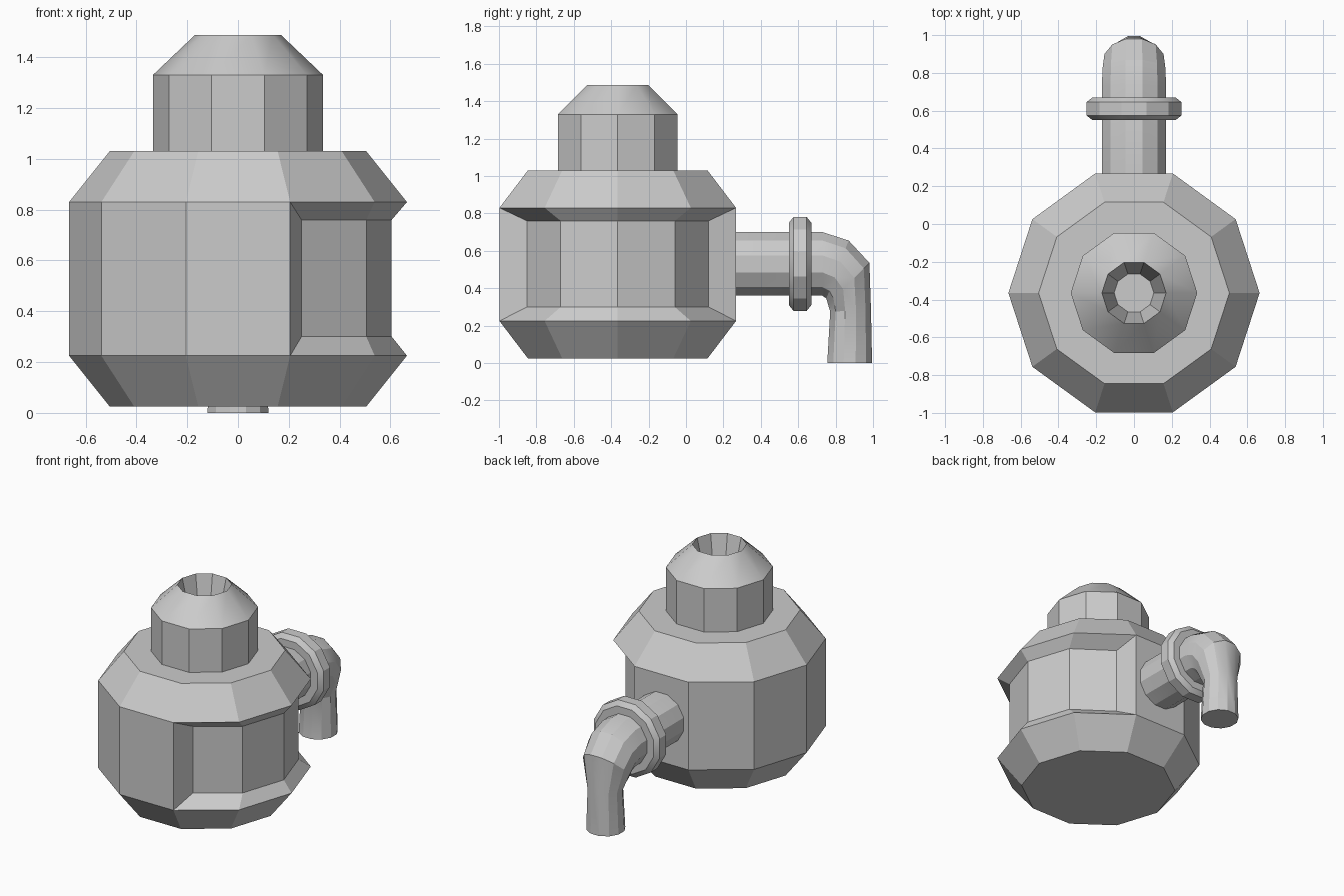
import bpy, bmesh
from math import sin, cos, pi, radians
from mathutils import Vector

cube = bpy.data.objects.get("Cube")
if cube:
    bpy.data.objects.remove(cube)

grey = bpy.data.materials.new("plain grey")
grey.use_nodes = True
colour = (0.6, 0.6, 0.6, 1)
grey.diffuse_color = colour
grey.node_tree.nodes["Principled BSDF"].inputs["Base Color"].default_value = colour

AXIS_Y = -0.365   # vertical axis of the tank


def finish(bm, name):
    bmesh.ops.recalc_face_normals(bm, faces=bm.faces)
    mesh = bpy.data.meshes.new(name)
    bm.to_mesh(mesh)
    bm.free()
    obj = bpy.data.objects.new(name, mesh)
    bpy.context.collection.objects.link(obj)
    mesh.materials.append(grey)
    bpy.ops.object.select_all(action='DESELECT')
    bpy.context.view_layer.objects.active = obj
    obj.select_set(True)
    bpy.ops.object.shade_smooth_by_angle(angle=radians(26))
    return obj


def add_ring(bm, points):
    return [bm.verts.new(p) for p in points]


def bridge(bm, a, b, skip=()):
    n = len(a)
    for i in range(n):
        if i not in skip:
            j = (i + 1) % n
            bm.faces.new((a[i], a[j], b[j], b[i]))


def round_ring(radius, z, sides=10):
    return [(radius * cos(2 * pi * i / sides),
             AXIS_Y + radius * sin(2 * pi * i / sides), z) for i in range(sides)]


def loft(name, rings):
    bm = bmesh.new()
    rings = [add_ring(bm, r) for r in rings]
    for a, b in zip(rings, rings[1:]):
        bridge(bm, a, b)
    bm.faces.new(rings[0])
    bm.faces.new(rings[-1])
    return finish(bm, name)


# Tank: ten-sided body with chamfers and a sunken panel on its left side
LOW, HIGH = 0.225, 0.83
bm = bmesh.new()
rings = [add_ring(bm, round_ring(r, z)) for r, z in
         ((0.505, 0.025), (0.665, LOW), (0.665, HIGH), (0.505, 1.03))]
panel = (8, 9, 0, 1)
bridge(bm, rings[0], rings[1])
bridge(bm, rings[1], rings[2], skip=panel)
bridge(bm, rings[2], rings[3])
bm.faces.new(rings[0])
bm.faces.new(rings[3])

half = [(0.25, -0.485), (0.505, -0.305), (0.605, 0)]
inner = half + [(x, -y) for x, y in half[1::-1]]
lower, upper = [add_ring(bm, [(x, AXIS_Y + y, z) for x, y in inner])
                for z in (0.30, 0.76)]
corners = (8, 9, 0, 1, 2)
out_low = [rings[1][i] for i in corners]
out_high = [rings[2][i] for i in corners]
for a, b in ((out_low, lower), (lower, upper), (upper, out_high)):
    for i in range(4):
        bm.faces.new((a[i], a[i + 1], b[i + 1], b[i]))
for i in (0, 4):
    bm.faces.new((out_low[i], lower[i], upper[i], out_high[i]))
finish(bm, "tank_body")

# Neck with a sloped shoulder and a tapered filler hole
loft("filler_neck", [round_ring(r, z) for r, z in
                     ((0.335, 1.03), (0.335, 1.33), (0.17, 1.487), (0.105, 1.2))])


def pipe_ring(y, z, tilt, radius, sides=12):
    # Ring across a path in the x = 0 plane that bends down by tilt
    up = Vector((0, sin(radians(tilt)), cos(radians(tilt))))
    side = Vector((1, 0, 0))
    angles = [2 * pi * (i + 0.5) / sides for i in range(sides)]
    return [Vector((0, y, z)) + radius * (cos(a) * side + sin(a) * up) for a in angles]


# Spout: straight pipe, downward elbow and narrowed outlet
loft("spout", [pipe_ring(*p) for p in (
    (0.2, 0.53, 0, 0.176), (0.73, 0.53, 0, 0.176), (0.81, 0.50, 21, 0.172),
    (0.87, 0.425, 45, 0.162), (0.88, 0.28, 87, 0.113), (0.875, 0, 90, 0.124))])

# Collar around the pipe
loft("spout_collar", [pipe_ring(y, 0.53, 0, r) for y, r in (
    (0.55, 0.228), (0.575, 0.26), (0.645, 0.26), (0.67, 0.228))])
